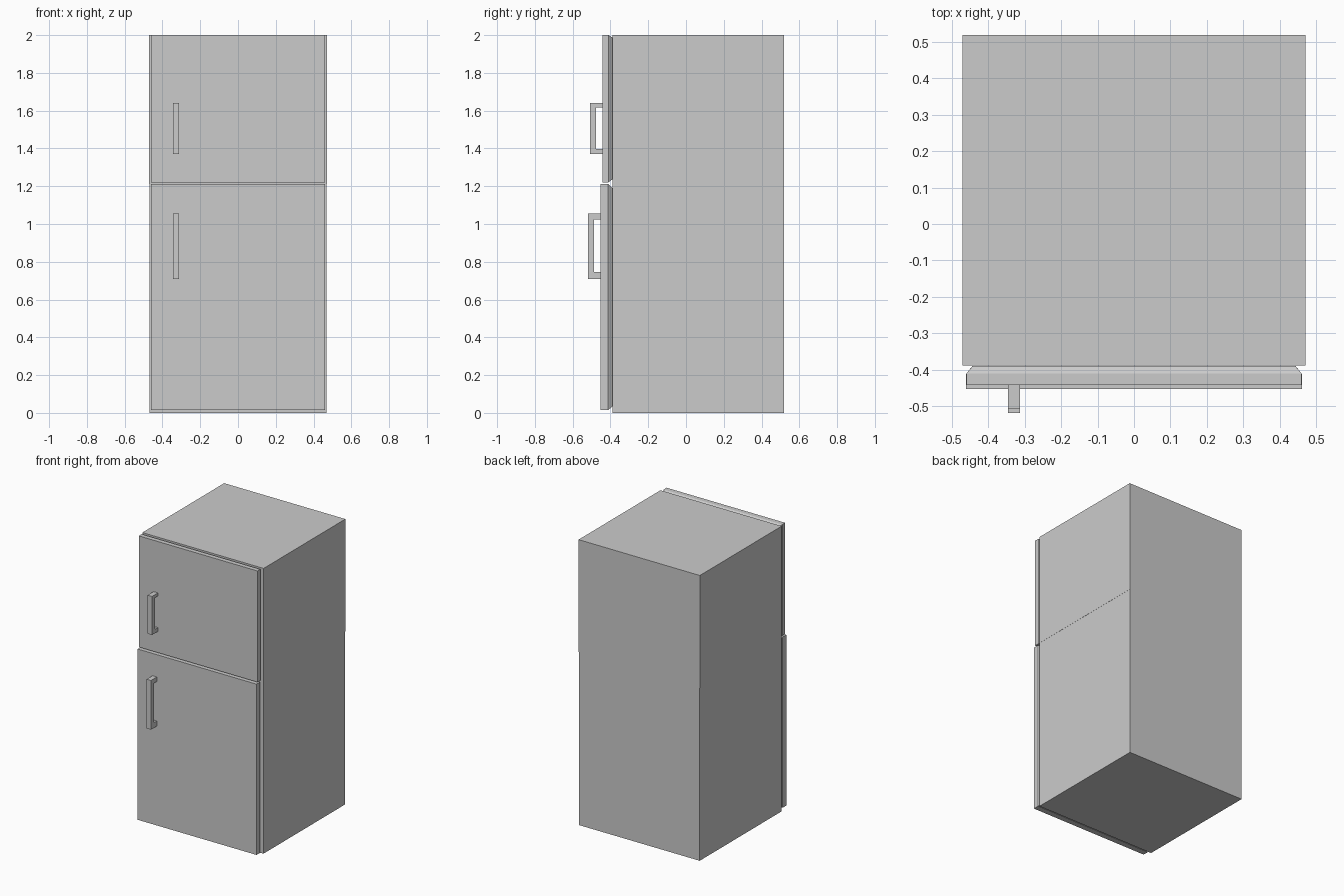
import bpy, bmesh

if "Cube" in bpy.data.objects:
    bpy.data.objects.remove(bpy.data.objects["Cube"])


def mesh_object(name, verts, faces):
    mesh = bpy.data.meshes.new(name)
    mesh.from_pydata(verts, [], faces)
    bm = bmesh.new()
    bm.from_mesh(mesh)
    bmesh.ops.recalc_face_normals(bm, faces=bm.faces)
    bm.to_mesh(mesh)
    bm.free()
    obj = bpy.data.objects.new(name, mesh)
    bpy.context.collection.objects.link(obj)
    return obj


def rect(x, y, z0, z1):
    return [(-x, y, z0), (x, y, z0), (x, y, z1), (-x, y, z1)]


def loft(name, rings):
    # Capped skin through a series of rings with equal point counts
    n = len(rings[0])
    faces = [tuple(range(n)), tuple(range(n * (len(rings) - 1), n * len(rings)))]
    for r in range(len(rings) - 1):
        a, b = r * n, (r + 1) * n
        faces += [(a + i, a + (i + 1) % n, b + (i + 1) % n, b + i) for i in range(n)]
    return mesh_object(name, [v for ring in rings for v in ring], faces)


def cabinet(name, x, z0, z1, wall=0.045):
    # Hollow box: outer shell, front rim, then the inner compartment
    back, front = 0.518, -0.388
    return loft(name, [
        rect(x, back, z0, z1),
        rect(x, front, z0, z1),
        rect(x - wall, front, z0 + wall, z1 - wall),
        rect(x - wall, back - wall, z0 + wall, z1 - wall)])


def door(name, x, front, mid, z0, z1, inset_low, inset_high):
    # Flat slab with a tapered seal against the cabinet
    return loft(name, [
        rect(x, front, z0, z1),
        rect(x, mid, z0, z1),
        rect(x - 0.018, -0.389, z0 + inset_low, z1 - inset_high)])


def handle(name, face, z0, z1, post_low, post_high):
    # C-shaped side profile extruded across x
    out, grip = face - 0.065, face - 0.034
    profile = [(face, z0), (out, z0), (out, z1), (face, z1),
               (face, z1 - post_high), (grip, z1 - post_high),
               (grip, z0 + post_low), (face, z0 + post_low)]
    return loft(name, [[(x, y, z) for y, z in profile] for x in (-0.345, -0.312)])


# Cabinets
cabinet("fridge_cabinet", 0.469, 0.0, 1.212)
cabinet("freezer_cabinet", 0.47, 1.212, 2.0)

# Doors
door("fridge_door", 0.461, -0.453, -0.412, 0.014, 1.211, 0.022, 0.022)
door("freezer_door", 0.46, -0.442, -0.41, 1.221, 2.0, 0.016, 0.014)

# Handles
handle("fridge_handle", -0.453, 0.71, 1.055, 0.036, 0.032)
handle("freezer_handle", -0.442, 1.37, 1.64, 0.027, 0.022)
